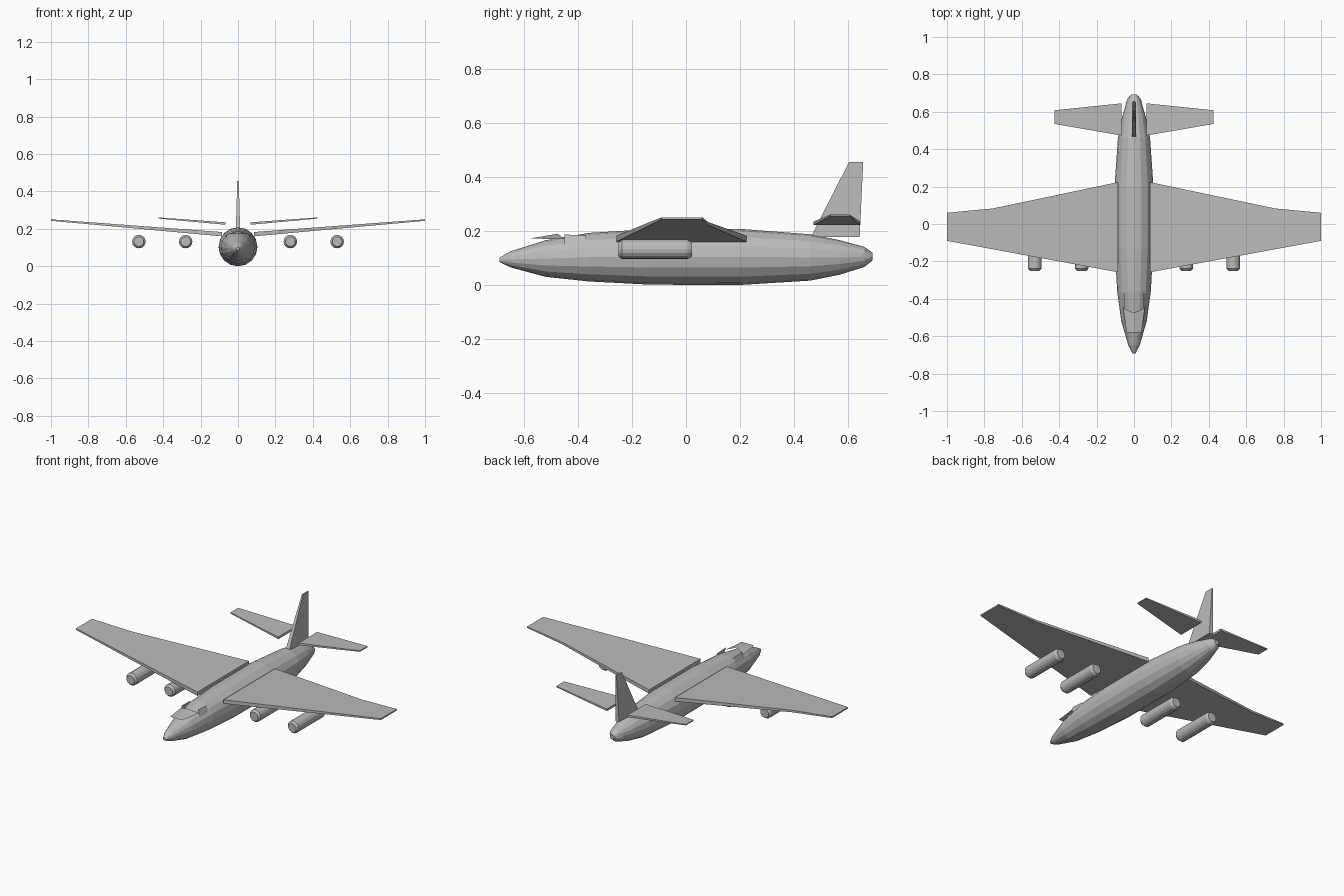
import bpy, bmesh, math

if "Cube" in bpy.data.objects:
    bpy.data.objects.remove(bpy.data.objects["Cube"])

def material(name, v):
    m = bpy.data.materials.new(name)
    m.diffuse_color = (v, v, v, 1)
    m.use_nodes = True
    m.node_tree.nodes["Principled BSDF"].inputs["Base Color"].default_value = m.diffuse_color
    return m

GREY = material("airframe_grey", 0.5)

def make(name, verts, faces, recalc=True):
    me = bpy.data.meshes.new(name)
    me.from_pydata(verts, [], faces)
    if recalc:
        bm = bmesh.new()
        bm.from_mesh(me)
        bmesh.ops.recalc_face_normals(bm, faces=bm.faces)
        bm.to_mesh(me)
        bm.free()
    me.materials.append(GREY)
    ob = bpy.data.objects.new(name, me)
    bpy.context.collection.objects.link(ob)
    return ob

def loft(name, rings, x=0, sides=16):
    """Closed body of round sections (y, centre z, radius) along y."""
    verts, faces = [], []
    for y, zc, r in rings:
        for i in range(sides):
            a = 2 * math.pi * i / sides
            verts.append((x + r * math.cos(a), y, zc + r * math.sin(a)))
    for k in range(len(rings) - 1):
        for i in range(sides):
            j = (i + 1) % sides
            faces.append((k * sides + i, k * sides + j,
                          (k + 1) * sides + j, (k + 1) * sides + i))
    faces.append(tuple(range(sides)))
    faces.append(tuple(range((len(rings) - 1) * sides, len(rings) * sides)))
    return make(name, verts, faces)

def slab(name, lower, upper):
    """Solid between two matching outlines."""
    n = len(lower)
    faces = [tuple(range(n)), tuple(range(n, 2 * n))]
    faces += [(i, (i + 1) % n, (i + 1) % n + n, i + n) for i in range(n)]
    return make(name, lower + upper, faces)

def surface(name, side, plan, z_root, z_tip, t_root, t_tip):
    """Tapered wing panel: top height and thickness run linearly with x."""
    x0 = min(p[0] for p in plan)
    x1 = max(p[0] for p in plan)
    lower, upper = [], []
    for x, y in plan:
        f = (x - x0) / (x1 - x0)
        z = z_root + f * (z_tip - z_root)
        t = t_root + f * (t_tip - t_root)
        upper.append((side * x, y, z))
        lower.append((side * x, y, z - t))
    return slab(name, lower, upper)

# Fuselage
loft("fuselage", [
    (-0.692, 0.093, 0.008), (-0.65, 0.095, 0.030), (-0.52, 0.098, 0.068),
    (-0.36, 0.103, 0.090), (-0.13, 0.104, 0.103), (0.20, 0.104, 0.104),
    (0.46, 0.102, 0.086), (0.57, 0.102, 0.064), (0.662, 0.104, 0.037),
    (0.692, 0.105, 0.014)])

WING = [(0.085, -0.258), (1.0, -0.09), (1.0, 0.06), (0.755, 0.083), (0.085, 0.224)]
TAIL = [(0.067, 0.473), (0.425, 0.535), (0.425, 0.608), (0.067, 0.645)]

for s, side in ((1, "right"), (-1, "left")):
    # Wings and tailplanes
    surface("wing_" + side, s, WING, 0.183, 0.251, 0.023, 0.008)
    surface("tailplane_" + side, s, TAIL, 0.235, 0.261, 0.013, 0.006)
    # Engines
    for x, place in ((0.28, "inner"), (0.53, "outer")):
        loft(f"engine_{place}_{side}",
             [(-0.25, 0.132, 0.026), (-0.238, 0.132, 0.036),
              (0.006, 0.132, 0.036), (0.022, 0.132, 0.027)], s * x)
    # Cockpit panes
    make("windscreen_" + side, [(0, -0.475, 0.190), (s * 0.058, -0.45, 0.170),
         (s * 0.040, -0.58, 0.172), (0, -0.58, 0.172)], [(0, 1, 2, 3)])
    make("side_window_" + side, [(s * 0.052, -0.45, 0.187), (s * 0.052, -0.37, 0.183),
         (s * 0.070, -0.375, 0.150), (s * 0.064, -0.45, 0.148)], [(0, 1, 2, 3)])
    # Tail fairing panes
    make("tail_pane_" + side, [(s * 0.045, 0.65, 0.10), (s * 0.030, 0.665, 0.13),
         (s * 0.022, 0.69, 0.10)], [(0, 1, 2)])

# Fin
FIN = [(0.463, 0.178, 0.012), (0.644, 0.178, 0.012),
       (0.657, 0.455, 0.004), (0.604, 0.455, 0.004)]
slab("fin", [(-h, y, z) for y, z, h in FIN], [(h, y, z) for y, z, h in FIN])
